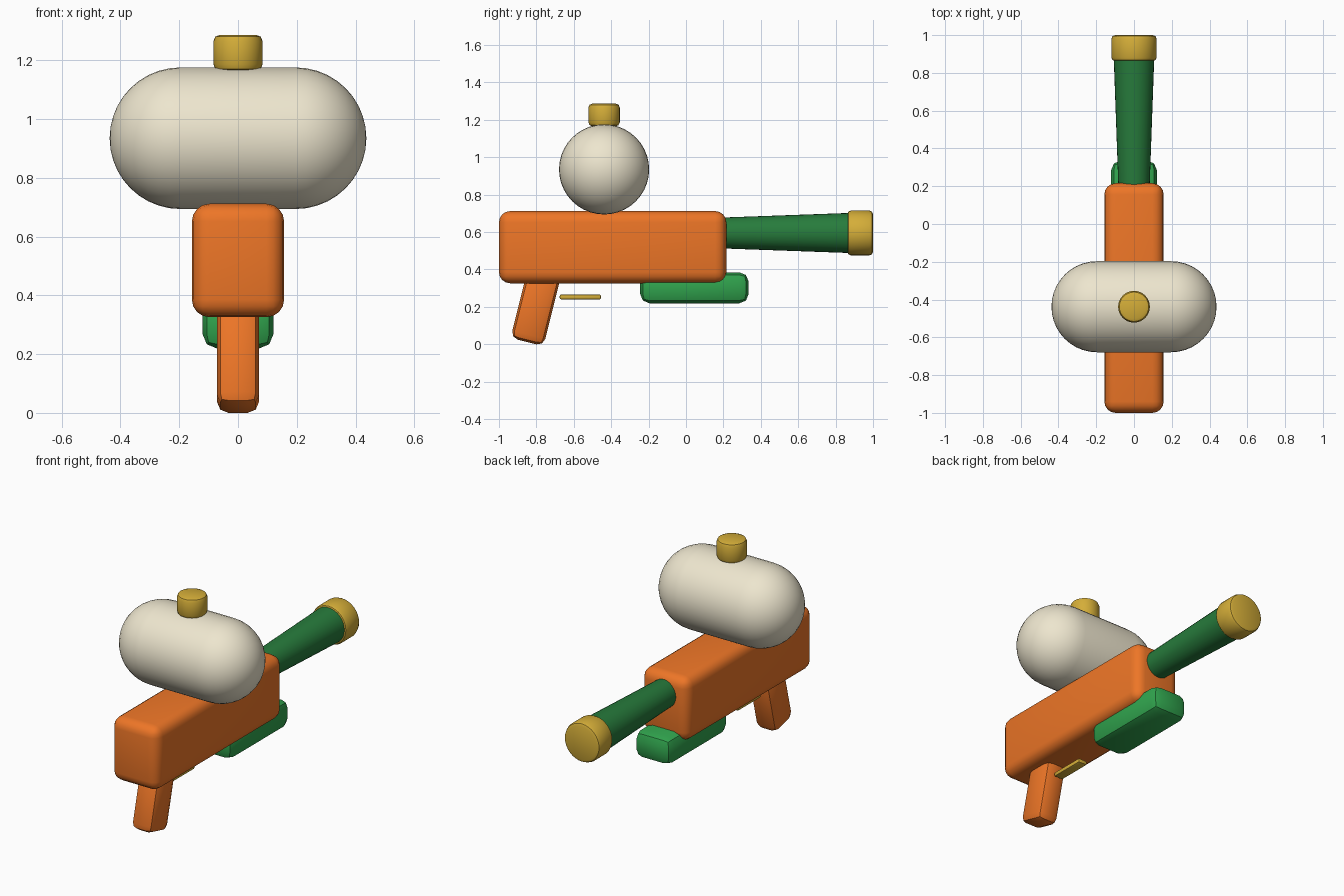
import bpy, bmesh, math
from mathutils import Matrix, Vector

if "Cube" in bpy.data.objects:
    bpy.data.objects.remove(bpy.data.objects["Cube"])


def material(name, rgb):
    m = bpy.data.materials.new(name)
    m.diffuse_color = (*rgb, 1)
    m.use_nodes = True
    m.node_tree.nodes["Principled BSDF"].inputs["Base Color"].default_value = m.diffuse_color
    return m


ORANGE = material("orange", (0.85, 0.18, 0.02))
CREAM = material("cream", (0.85, 0.79, 0.62))
GOLD = material("gold", (0.66, 0.42, 0.04))
DARK_GREEN = material("dark_green", (0.02, 0.20, 0.045))
GREEN = material("green", (0.03, 0.37, 0.075))


def finish(bm, name, mat, bevel=0, segments=2):
    """Bevel the hard edges, then make a smooth-shaded object."""
    if bevel:
        hard = [e for e in bm.edges if e.calc_face_angle(0) > math.radians(60)]
        bmesh.ops.bevel(bm, geom=hard, offset=bevel, segments=segments,
                        profile=0.5, affect='EDGES', clamp_overlap=True)
    bmesh.ops.recalc_face_normals(bm, faces=bm.faces)
    mesh = bpy.data.meshes.new(name)
    bm.to_mesh(mesh)
    bm.free()
    mesh.materials.append(mat)
    ob = bpy.data.objects.new(name, mesh)
    bpy.context.collection.objects.link(ob)
    bpy.ops.object.select_all(action='DESELECT')
    ob.select_set(True)
    bpy.context.view_layer.objects.active = ob
    bpy.ops.object.shade_smooth_by_angle(angle=math.radians(31))
    return ob


def box(name, mat, center, size, bevel, segments=2, tilt=0):
    bm = bmesh.new()
    bmesh.ops.create_cube(bm, size=1)
    bmesh.ops.scale(bm, vec=size, verts=bm.verts)
    ob = finish(bm, name, mat, bevel, segments)
    ob.location = center
    ob.rotation_euler.x = math.radians(tilt)


def tube(name, mat, start, end, r1, r2, bevel=0):
    a, b = Vector(start), Vector(end)
    bm = bmesh.new()
    bmesh.ops.create_cone(bm, cap_ends=True, segments=32, radius1=r1,
                          radius2=r2, depth=(b - a).length)
    ob = finish(bm, name, mat, bevel)
    ob.rotation_euler = (b - a).to_track_quat('Z', 'Y').to_euler()
    ob.location = (a + b) / 2


def capsule(name, mat, center, radius, half_length):
    # Sphere along x, split at its equator and stretched apart
    bm = bmesh.new()
    bmesh.ops.create_uvsphere(bm, u_segments=40, v_segments=20, radius=radius)
    equator = [e for e in bm.edges if all(abs(v.co.z) < 1e-4 for v in e.verts)]
    bmesh.ops.bevel(bm, geom=equator, offset=0.002, segments=1, affect='EDGES')
    for v in bm.verts:
        side = math.copysign(1, v.co.z)
        if abs(v.co.z) < 0.005:
            v.co.z = 0
            v.co *= radius / v.co.length
        v.co.z += side * (half_length - radius)
    bmesh.ops.rotate(bm, verts=bm.verts, matrix=Matrix.Rotation(math.pi / 2, 3, 'Y'))
    ob = finish(bm, name, mat)
    ob.location = center


# Main body
box("body", ORANGE, (0, -0.392, 0.519), (0.314, 1.216, 0.386), 0.06, 4)

# Tilted rear handle, running up into the body
tilt = math.radians(14)
length = 0.38
foot = Vector((0, -0.85, 0.012))
middle = foot + Vector((0, math.sin(tilt), math.cos(tilt))) * length / 2
box("handle", ORANGE, middle, (0.144, 0.182, length), 0.04, 2, -14)

# Trigger bar and front grip
box("trigger", GOLD, (0, -0.565, 0.253), (0.06, 0.22, 0.026), 0.007)
box("front_grip", GREEN, (0, 0.045, 0.302), (0.242, 0.58, 0.166), 0.05)

# Barrel and nozzle
tube("barrel", DARK_GREEN, (0, 0.15, 0.595), (0, 0.9, 0.595), 0.081, 0.108)
tube("nozzle", GOLD, (0, 0.862, 0.595), (0, 1.0, 0.595), 0.12, 0.12, 0.02)

# Water tank and filler cap
capsule("tank", CREAM, (0, -0.438, 0.935), 0.241, 0.437)
tube("tank_cap", GOLD, (0, -0.438, 1.165), (0, -0.438, 1.287), 0.084, 0.084, 0.022)
